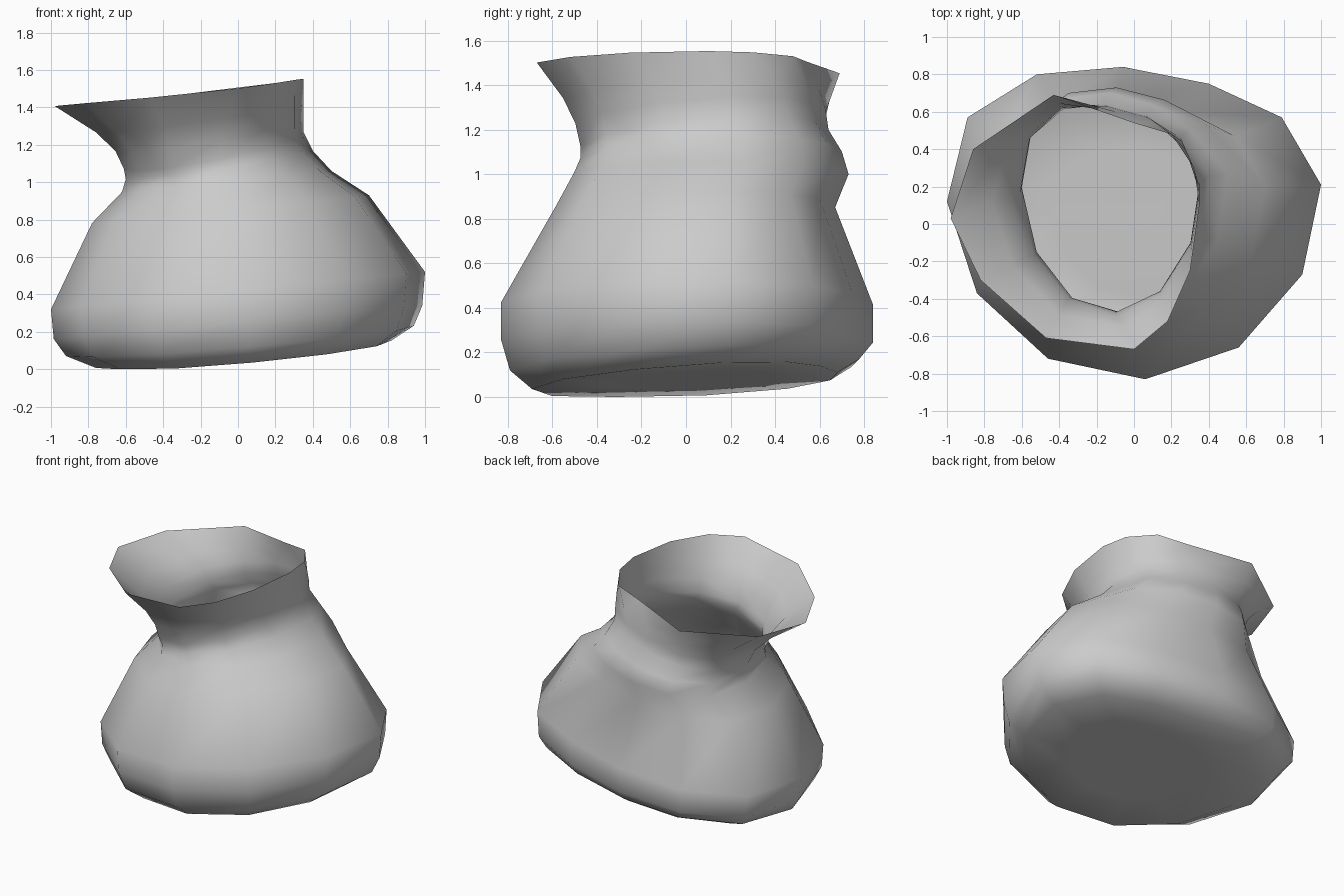
import bpy
import bmesh
from mathutils import Vector

# Remove only the default cube
default_cube = bpy.data.objects.get("Cube")
if default_cube:
    bpy.data.objects.remove(default_cube, do_unlink=True)


def make_material(name, colour):
    material = bpy.data.materials.new(name)
    material.use_nodes = True
    material.diffuse_color = colour
    material.node_tree.nodes["Principled BSDF"].inputs["Base Color"].default_value = colour
    return material


# Uneven twelve-sided plan of the sack, and the flared mouth that leans to its right
belly_plan = [(1, .21), (.79, .57), (.4, .75), (-.06, .84), (-.52, .8), (-.89, .57),
              (-1, .12), (-.84, -.37), (-.46, -.72), (.06, -.83), (.56, -.66), (.9, -.27)]
mouth_plan = [(.35, .1), (.32, .3), (.2, .48), (0, .54), (-.43, .69), (-.86, .4),
              (-.98, .03), (-.82, -.3), (-.47, -.61), (0, -.67), (.18, -.52), (.3, -.25)]


def tilted_ring(centre, radii, height, slope_x, slope_y):
    """Scale the belly plan and lay it on a sloping plane."""
    ring = []
    for px, py in belly_plan:
        x = centre[0] + px * radii[0]
        y = centre[1] + py * radii[1] / .84
        ring.append(Vector((x, y, max(0, height + slope_x * x + slope_y * y))))
    return ring


def flare(start, end, outward, upward):
    """Curve the collar by blending plan and height at different rates."""
    return [a.lerp(b, outward).xy.to_3d() + Vector((0, 0, a.z + (b.z - a.z) * upward))
            for a, b in zip(start, end)]


# Neck and mouth, with the collar flared between them
neck = tilted_ring((-.13, .08), (.48, .56), 1.18, .2, .08)
mouth = [Vector((x, y, 1.515 + .11 * x - .03 * y * y)) for x, y in mouth_plan]

rings = [
    # Sloping, nearly flat underside
    tilted_ring((.02, 0), (.45, .4), .075, .09, .05),
    # Base edge, rounded lower corner and belly
    tilted_ring((.03, -.01), (.79, .69), .07, .09, .06),
    tilted_ring((.01, -.01), (.93, .79), .145, .085, .04),
    tilted_ring((0, 0), (.985, .84), .25, .09, 0),
    tilted_ring((0, 0), (1, .84), .42, .1, 0),
    # Sloping sides and bulging shoulder
    tilted_ring((-.04, .04), (.74, .63), .86, .1, 0),
    tilted_ring((-.06, .11), (.56, .62), 1.01, .1, 0),
    tilted_ring((-.1, .11), (.5, .59), 1.1, .15, .03),
    # Neck, collar and mouth
    neck,
    flare(neck, mouth, .12, .28),
    flare(neck, mouth, .4, .58),
    mouth,
]

# Skin the rings into one open-topped sack
bm = bmesh.new()
loops = [[bm.verts.new(point) for point in ring] for ring in rings]
count = len(belly_plan)
for lower, upper in zip(loops, loops[1:]):
    for i in range(count):
        j = (i + 1) % count
        bm.faces.new((lower[i], lower[j], upper[j], upper[i])).smooth = True

# Close the underside with a fan
floor_centre = bm.verts.new((.02, 0, .075))
for i in range(count):
    bm.faces.new((floor_centre, loops[0][(i + 1) % count], loops[0][i])).smooth = True

mesh = bpy.data.meshes.new("sack")
bm.to_mesh(mesh)
bm.free()
mesh.materials.append(make_material("pale grey cloth", (.6, .6, .6, 1)))
sack = bpy.data.objects.new("sack", mesh)
bpy.context.collection.objects.link(sack)
